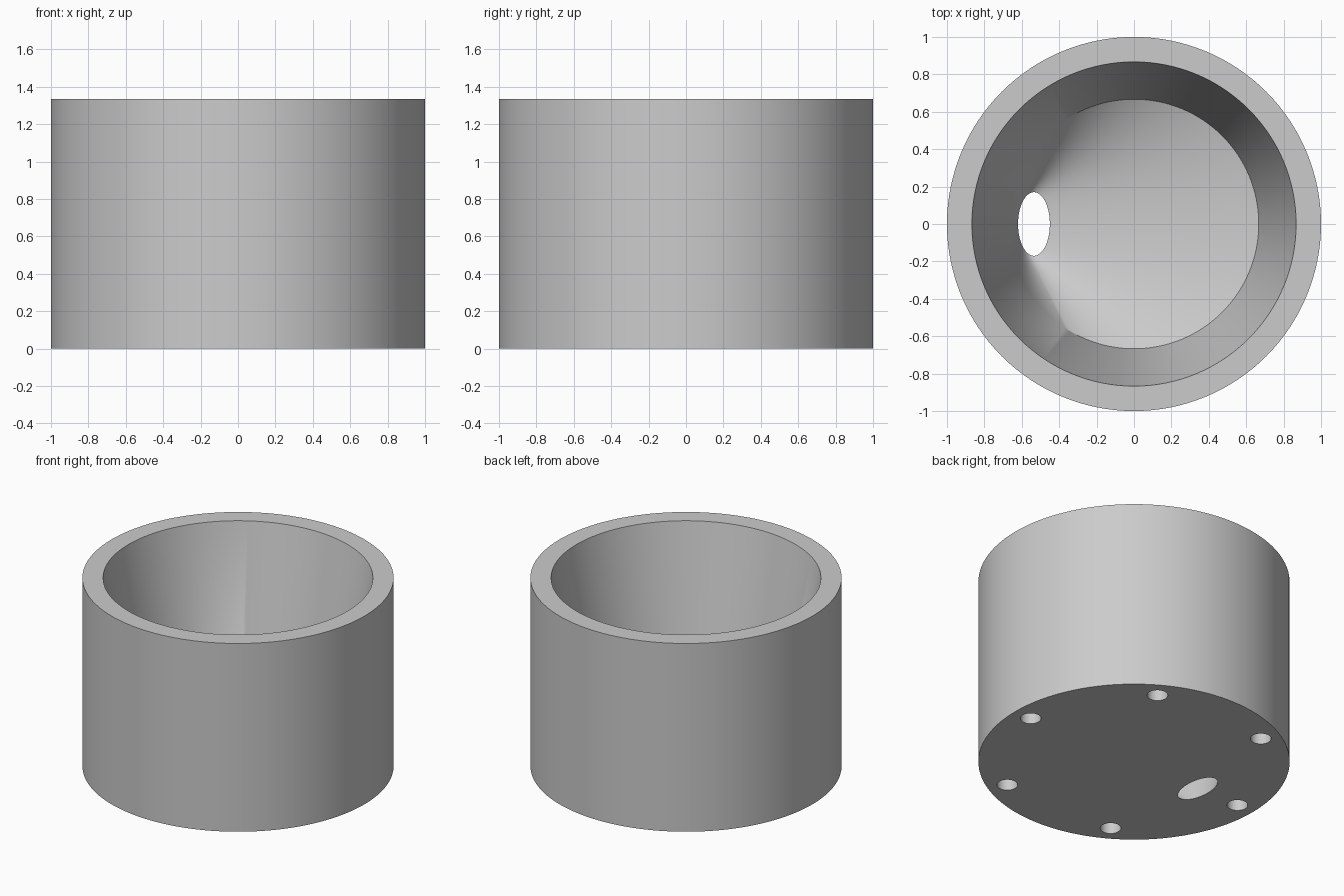
import bpy, bmesh
from math import sin, cos, pi, hypot, radians

cube = bpy.data.objects.get("Cube")
if cube:
    bpy.data.objects.remove(cube)

SEGMENTS = 128
HEIGHT = 1.335
FUNNEL_TOP = 0.267
DRAIN_X, DRAIN_A, DRAIN_B = -0.535, 0.085, 0.17

grey = bpy.data.materials.new("plain_grey")
grey.use_nodes = True
colour = (0.6, 0.6, 0.6, 1)
grey.diffuse_color = colour
grey.node_tree.nodes["Principled BSDF"].inputs["Base Color"].default_value = colour

bm = bmesh.new()


def circle(radius, z, x=0, y=0, count=SEGMENTS):
    steps = [2 * pi * i / count for i in range(count)]
    return [bm.verts.new((x + radius * cos(t), y + radius * sin(t), z)) for t in steps]


def drain_ellipse(z):
    # Points share their outward direction with the circle above, for a clean funnel
    ring = []
    for i in range(SEGMENTS):
        c, s = cos(2 * pi * i / SEGMENTS), sin(2 * pi * i / SEGMENTS)
        d = hypot(DRAIN_A * c, DRAIN_B * s)
        ring.append(bm.verts.new((DRAIN_X + DRAIN_A**2 * c / d, DRAIN_B**2 * s / d, z)))
    return ring


def bridge(a, b):
    for i in range(len(a)):
        j = (i + 1) % len(a)
        bm.faces.new((a[i], a[j], b[j], b[i]))


def loop_edges(ring):
    return [bm.edges.get((ring[i - 1], ring[i])) for i in range(len(ring))]


# Outer wall, rim, tapered cavity and funnel down to the drain
rings = [circle(1, 0), circle(1, HEIGHT), circle(0.867, HEIGHT),
         circle(0.667, FUNNEL_TOP), drain_ellipse(0)]
for lower, upper in zip(rings, rings[1:]):
    bridge(lower, upper)
base_edges = loop_edges(rings[0]) + loop_edges(rings[-1])

# Six blind holes in the underside
for k in range(6):
    a = k * pi / 3
    x, y = 0.867 * cos(a), 0.867 * sin(a)
    mouth, end = circle(0.067, 0, x, y, 32), circle(0.067, 0.25, x, y, 32)
    bridge(mouth, end)
    bm.faces.new(end)
    base_edges += loop_edges(mouth)

# Flat underside around the openings
bmesh.ops.triangle_fill(bm, edges=base_edges, use_beauty=True, normal=(0, 0, -1))
bmesh.ops.recalc_face_normals(bm, faces=bm.faces[:])

mesh = bpy.data.meshes.new("pot_body")
bm.to_mesh(mesh)
bm.free()
mesh.materials.append(grey)
pot = bpy.data.objects.new("pot_body", mesh)
bpy.context.collection.objects.link(pot)

bpy.ops.object.select_all(action="DESELECT")
pot.select_set(True)
bpy.context.view_layer.objects.active = pot
bpy.ops.object.shade_smooth_by_angle(angle=radians(30))
